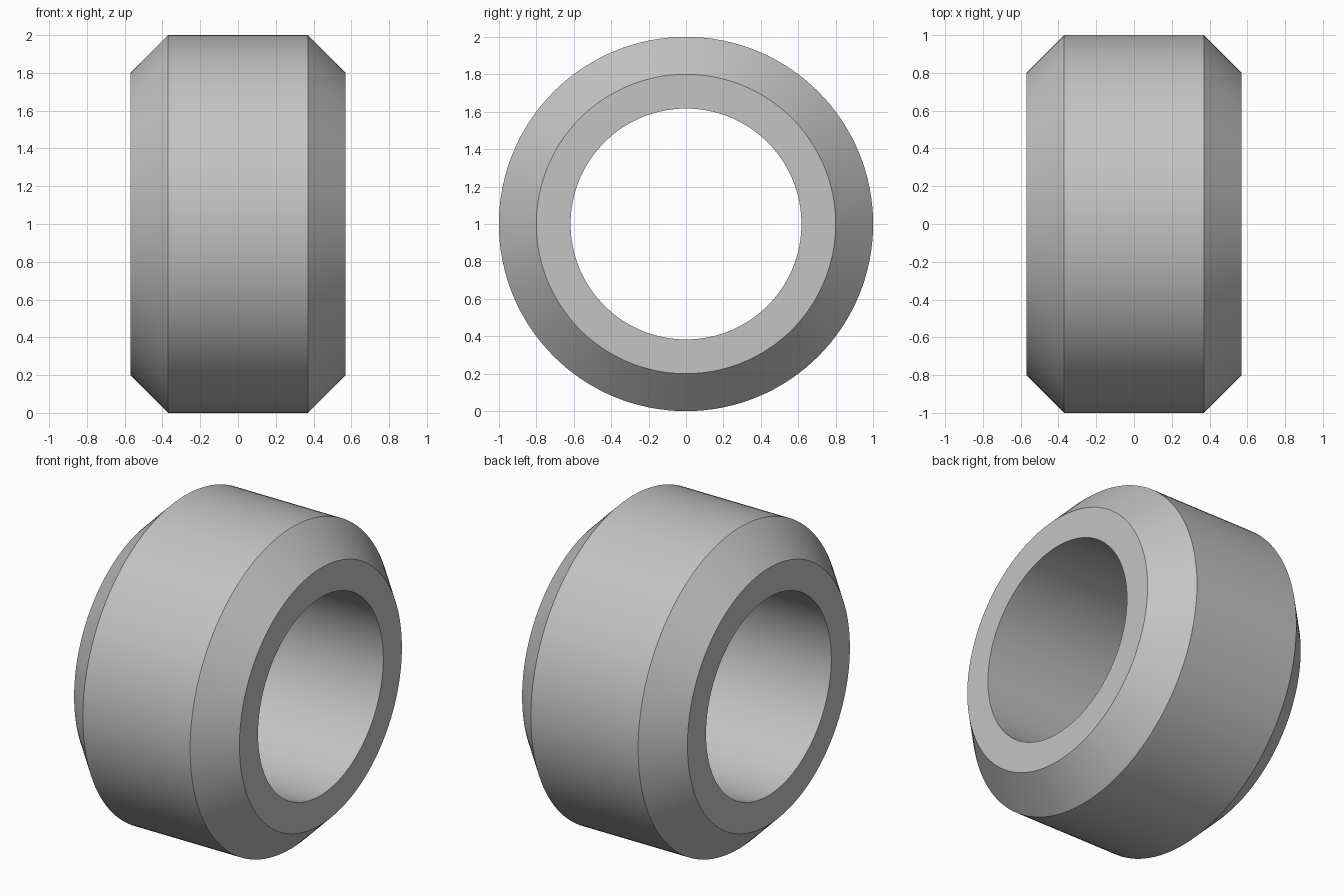
import bpy
import bmesh
import math

SEGMENTS = 128

cube = bpy.data.objects.get("Cube")
if cube:
    bpy.data.objects.remove(cube, do_unlink=True)

# Plain grey metal
metal = bpy.data.materials.new("grey_metal")
metal.use_nodes = True
colour = (0.55, 0.55, 0.55, 1)
metal.diffuse_color = colour
metal.node_tree.nodes["Principled BSDF"].inputs["Base Color"].default_value = colour

# Cross-section as (x, radius): bore, flat end faces, chamfers and outer band
half_profile = [(0.57, 0.617), (0.57, 0.8), (0.37, 1.0)]
profile = half_profile + [(-x, r) for x, r in reversed(half_profile)]

# Sweep the closed section around the x axis
bm = bmesh.new()
rings = []
for i in range(SEGMENTS):
    a = 2 * math.pi * i / SEGMENTS
    rings.append([bm.verts.new((x, r * math.sin(a), 1 + r * math.cos(a)))
                  for x, r in profile])
for i, ring in enumerate(rings):
    following = rings[(i + 1) % SEGMENTS]
    for j in range(len(profile)):
        k = (j + 1) % len(profile)
        bm.faces.new((ring[j], ring[k], following[k], following[j]))
bmesh.ops.recalc_face_normals(bm, faces=bm.faces)

mesh = bpy.data.meshes.new("chamfered_ring")
bm.to_mesh(mesh)
bm.free()
mesh.materials.append(metal)
ring_object = bpy.data.objects.new("chamfered_ring", mesh)
bpy.context.collection.objects.link(ring_object)

# Smooth round surfaces with crisp rims
bpy.ops.object.select_all(action="DESELECT")
ring_object.select_set(True)
bpy.context.view_layer.objects.active = ring_object
bpy.ops.object.shade_smooth_by_angle(angle=math.radians(30))
